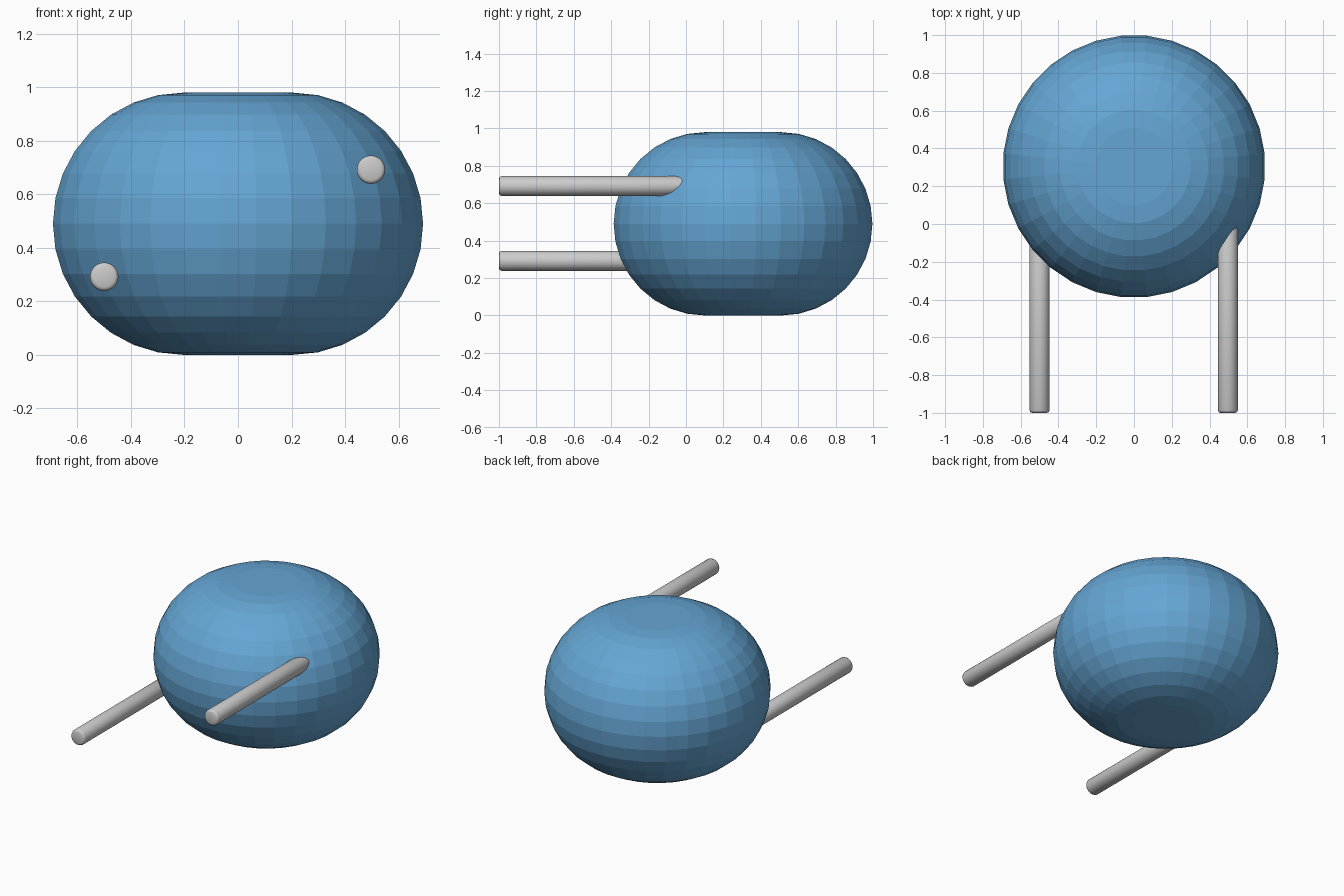
import bpy, bmesh
from math import sin, cos, pi, radians

if "Cube" in bpy.data.objects:
    bpy.data.objects.remove(bpy.data.objects["Cube"])

def make_object(name, bm):
    mesh = bpy.data.meshes.new(name)
    bmesh.ops.recalc_face_normals(bm, faces=bm.faces[:])
    bm.to_mesh(mesh)
    bm.free()
    ob = bpy.data.objects.new(name, mesh)
    bpy.context.collection.objects.link(ob)
    return ob

def lathe(name, profile, sides, turn=0.0):
    """Closed solid of revolution around z from (radius, z) rings."""
    bm = bmesh.new()
    rings = [[bm.verts.new((r * cos(2 * pi * (i + turn) / sides),
                            r * sin(2 * pi * (i + turn) / sides), z))
              for i in range(sides)] for r, z in profile]
    for a, b in zip(rings, rings[1:]):
        for i in range(sides):
            j = (i + 1) % sides
            bm.faces.new((a[i], a[j], b[j], b[i]))
    bm.faces.new(rings[0])
    bm.faces.new(rings[-1])
    return make_object(name, bm)

# Rounded, faceted body with flat top and bottom
core, rim, steps = 0.205, 0.49, 16
profile = [(core + rim * sin(pi * k / steps), rim - rim * cos(pi * k / steps))
           for k in range(steps + 1)]
body = lathe("body", profile, 32, 0.5)
body.location = (0, 0.305, 0)
blue = bpy.data.materials.new("blue")
blue.diffuse_color = (0.13, 0.38, 0.66, 1)
blue.use_nodes = True
blue.node_tree.nodes["Principled BSDF"].inputs["Base Color"].default_value = blue.diffuse_color
body.data.materials.append(blue)

# Two rods with softened ends, sticking out of the front
def rod(name, x, z):
    r, length, b = 0.053, 1.0, 0.014
    soft = [(r - b, 0), (r - 0.3 * b, 0.3 * b), (r, b),
            (r, length - b), (r - 0.3 * b, length - 0.3 * b), (r - b, length)]
    ob = lathe(name, soft, 32)
    ob.rotation_euler = (radians(-90), 0, 0)
    ob.location = (x, -1, z)
    bpy.ops.object.select_all(action='DESELECT')
    ob.select_set(True)
    bpy.context.view_layer.objects.active = ob
    bpy.ops.object.shade_smooth_by_angle(angle=radians(50))

rod("upper_rod", 0.497, 0.692)
rod("lower_rod", -0.5, 0.292)
